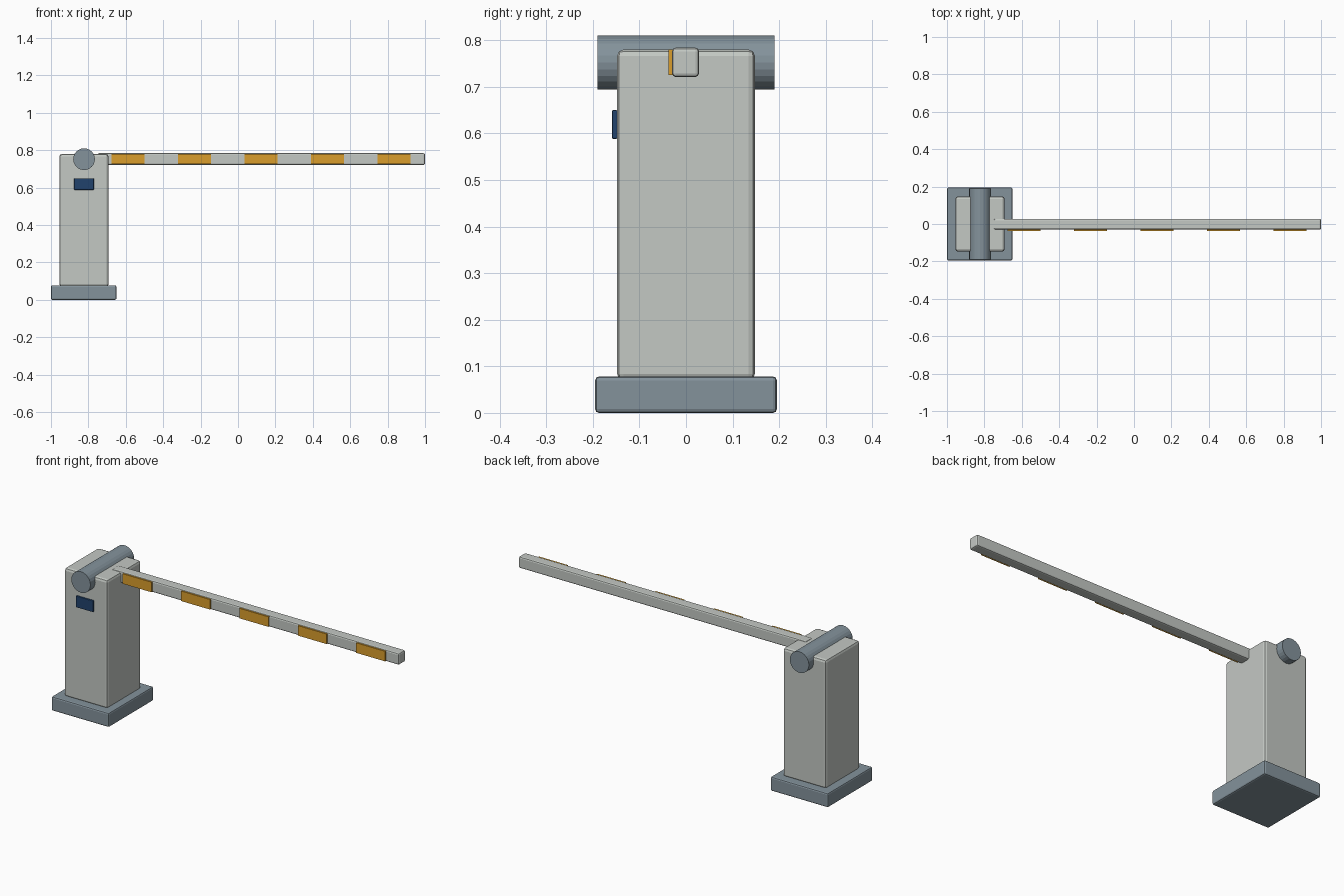
import bpy, bmesh, math

if "Cube" in bpy.data.objects:
    bpy.data.objects.remove(bpy.data.objects["Cube"])


def material(name, rgb):
    m = bpy.data.materials.new(name)
    m.diffuse_color = (*rgb, 1)
    m.use_nodes = True
    m.node_tree.nodes["Principled BSDF"].inputs["Base Color"].default_value = m.diffuse_color
    return m


GREY = material("light_grey", (0.55, 0.58, 0.55))
STEEL = material("steel_grey", (0.23, 0.29, 0.33))
AMBER = material("amber", (0.70, 0.34, 0.025))
NAVY = material("navy", (0.015, 0.055, 0.15))


def finish(name, bm, mat, bevel=0.0):
    mesh = bpy.data.meshes.new(name)
    bm.to_mesh(mesh)
    bm.free()
    mesh.materials.append(mat)
    ob = bpy.data.objects.new(name, mesh)
    bpy.context.collection.objects.link(ob)
    if bevel:
        mod = ob.modifiers.new("rounded_edges", "BEVEL")
        mod.width, mod.segments = bevel, 2
    return ob


def box(name, lo, hi, mat, bevel=0.0):
    bm = bmesh.new()
    bmesh.ops.create_cube(bm, size=1)
    for v in bm.verts:
        v.co = [(a + b) / 2 + c * (b - a) for a, b, c in zip(lo, hi, v.co)]
    return finish(name, bm, mat, bevel)


# Foot plate and cabinet
box("base_plate", (-1, -0.195, 0), (-0.65, 0.195, 0.078), STEEL, 0.008)
box("cabinet", (-0.955, -0.148, 0.07), (-0.692, 0.148, 0.78), GREY, 0.014)

# Pivot drum running front to back through the cabinet top
bm = bmesh.new()
bmesh.ops.create_cone(bm, cap_ends=True, segments=24, radius1=0.058, radius2=0.058, depth=0.38)
drum = finish("pivot_drum", bm, STEEL)
drum.location = (-0.823, 0, 0.752)
drum.rotation_euler.x = math.pi / 2

# Barrier arm with stripes on its front face
box("barrier_arm", (-0.75, -0.03, 0.721), (1, 0.028, 0.784), GREY, 0.008)
for i in range(5):
    x = -0.676 + i * 0.3555
    box(f"arm_stripe_{i + 1}", (x, -0.038, 0.725), (x + 0.176, -0.0295, 0.78), AMBER)

# Small control panel on the cabinet front
box("control_panel", (-0.876, -0.159, 0.588), (-0.771, -0.147, 0.65), NAVY, 0.003)
